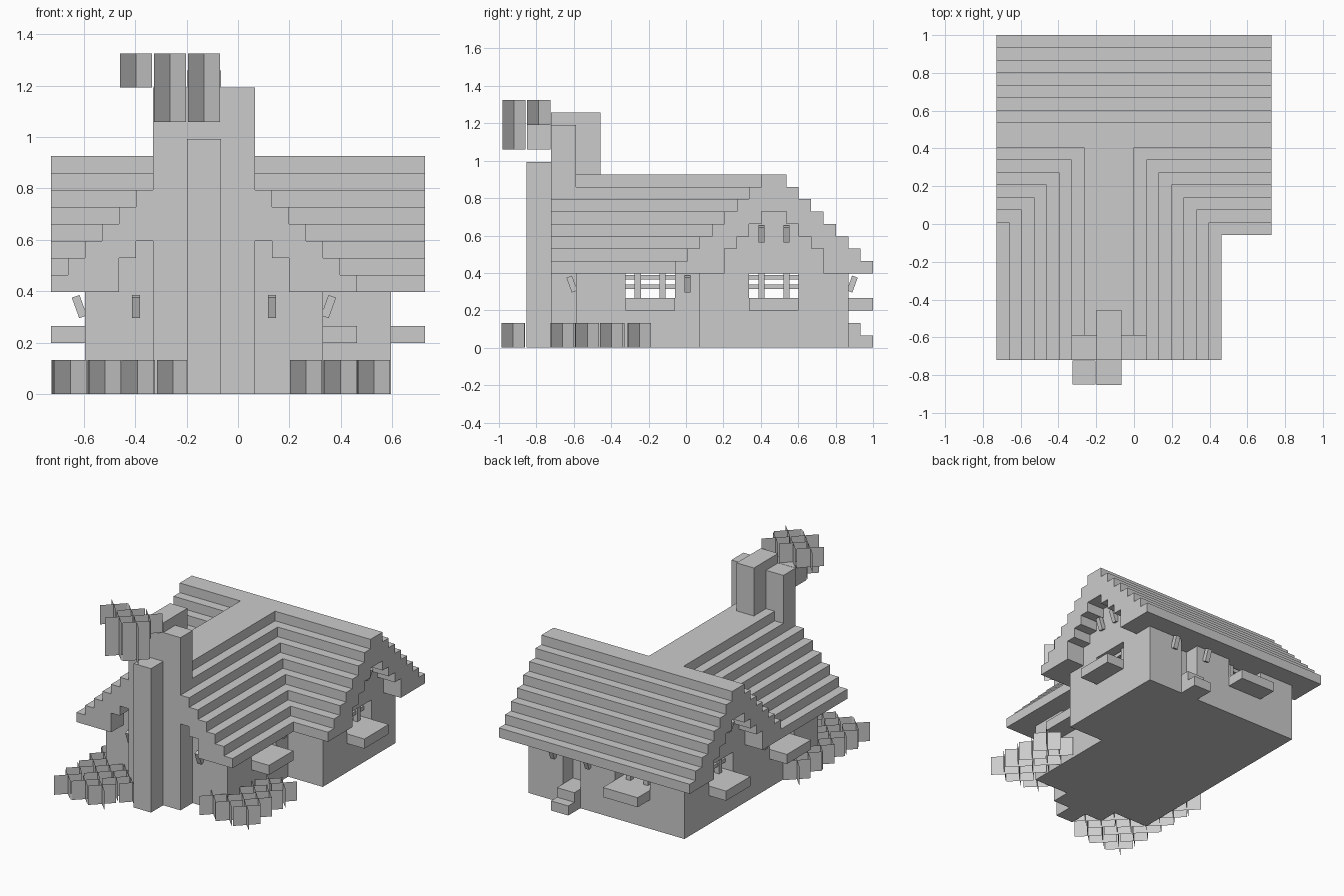
import bpy, bmesh, math, random
from mathutils import Matrix, Vector

if "Cube" in bpy.data.objects:
    bpy.data.objects.remove(bpy.data.objects["Cube"], do_unlink=True)

random.seed(4)
U = 0.1324                       # one building block
ORIGIN = Vector((-5.5 * U, 1 - 13 * U, 0))

stone = bpy.data.materials.new("plain grey")
stone.use_nodes = True
GREY = (0.6, 0.6, 0.6, 1)
stone.diffuse_color = GREY
stone.node_tree.nodes["Principled BSDF"].inputs["Base Color"].default_value = GREY


def place(x, y, z):
    return ORIGIN + Vector((x, y, z)) * U


def finish(name, bm):
    mesh = bpy.data.meshes.new(name)
    bm.to_mesh(mesh)
    bm.free()
    mesh.materials.append(stone)
    bpy.context.collection.objects.link(bpy.data.objects.new(name, mesh))


def add_box(bm, x, y, z):
    """Box from (min, max) pairs measured in blocks."""
    lo, hi = place(x[0], y[0], z[0]), place(x[1], y[1], z[1])
    m = Matrix.Translation((lo + hi) / 2) @ Matrix.Diagonal((*(hi - lo), 1))
    bmesh.ops.create_cube(bm, size=1, matrix=m)


def boxes(name, items):
    bm = bmesh.new()
    for item in items:
        add_box(bm, *item)
    finish(name, bm)


def oriented(axis, along, across, z):
    return (along, across, z) if axis == "x" else (across, along, z)


def wall(name, axis, start, end, across, openings=()):
    """Wall running along an axis; each opening is (start, end, sill)."""
    items, at = [], start
    for a, b, sill in openings:
        items.append(oriented(axis, (at, a), across, (0, 3)))
        items.append(oriented(axis, (a, b), across, (0, sill)))
        at = b
    items.append(oriented(axis, (at, end), across, (0, 3)))
    boxes(name, items)


# Walls and floor
wall("left_main_wall", "y", 6, 12, (9, 10), [(8, 10, 2)])
wall("right_wall", "y", 1, 12, (1, 2), [(3, 5, 2), (8, 10, 2)])
wall("back_wall", "x", 2, 9, (11, 12), [(3, 5, 2), (7, 8, 1)])
wall("left_wing_wall", "y", 1, 7, (7, 8), [(3, 5, 2)])
wall("front_wing_wall", "x", 2, 7, (1, 2))
wall("front_main_wall", "x", 8, 9, (6, 7))
boxes("floor", [((1.5, 7.5), (1.5, 7), (0, 0.9)), ((1.5, 9.5), (6.5, 11.5), (0, 0.9))])


# Stepped roofs: eight half-block treads on each side of the ridge
def treads(edge):
    for k in range(8):
        top = 3.5 + k / 2
        bottom = 3 if k < 4 else top - 1.5
        for a in (edge + k / 2, edge + 8.5 - k / 2):
            yield k, (a, a + 0.5), bottom, top


def roof_tread(edge, width):
    for k in range(8):
        top = 3.5 + k / 2
        bottom = 3 if k < 4 else top - 1.5
        low, high = edge + k / 2, edge + width - k / 2
        if k == 7:
            yield k, (low, high), bottom, top
        else:
            yield k, (low, low + 0.5), bottom, top
            yield k, (high - 0.5, high), bottom, top


boxes("main_roof", [((0, 11), s, (b, t)) for k, s, b, t in roof_tread(5, 8)])
boxes("wing_roof", [(s, (0, 5.5 + k / 2), (b, t)) for k, s, b, t in roof_tread(0, 9)])

# Gable infill under the treads
for name, x in (("left_gable", (9, 10)), ("right_gable", (1, 2))):
    boxes(name, [(x, s, (3, b + 0.2)) for k, s, b, t in roof_tread(5, 8) if k > 3])
boxes("front_gable", [(s, (1, 2), (3, b + 0.2)) for k, s, b, t in roof_tread(0, 9) if k > 3])

# Chimney
boxes("chimney_sides", [((3, 4), (0, 1), (0, 9)), ((5, 6), (0, 1), (0, 9))])
boxes("chimney_core", [((4, 5), (0, 2), (0, 9.5))])
boxes("chimney_buttress", [((4, 5), (-1, 0), (0, 7.5))])


# Windows: ledge outside, fence bars within the opening
def window(name, axis, start, wall_mid, out):
    outer = wall_mid + out * 0.5
    ledge = tuple(sorted((outer, outer + out)))
    boxes(name + "_ledge", [oriented(axis, (start, start + 2), ledge, (1.5, 2))])
    thin = (wall_mid - 0.0625, wall_mid + 0.0625)
    bars = [oriented(axis, (start, start + 2), thin, z) for z in ((2.375, 2.56), (2.75, 2.94))]
    for c in (start + 0.5, start + 1.5):
        post = (wall_mid - 0.125, wall_mid + 0.125)
        bars.append(oriented(axis, (c - 0.125, c + 0.125), post, (2, 3)))
    boxes(name + "_bars", bars)


window("left_main_window", "y", 8, 9.5, 1)
window("left_wing_window", "y", 3, 7.5, 1)
window("right_main_window", "y", 8, 1.5, -1)
window("right_wing_window", "y", 3, 1.5, -1)
window("back_window", "x", 3, 11.5, 1)

# Back door and its step
boxes("door", [((7, 8), (11, 11.19), (1, 3))])
boxes("door_step", [((7, 8), (12, 13), (0, 0.5)), ((7, 8), (12, 12.5), (0.5, 1))])


# Torches lean away from their walls
def torch(name, x, y, z, out):
    out = Vector((*out, 0))
    axis = Vector((0, 0, 1)).cross(out)
    m = (Matrix.Translation(place(x, y, z) + out * 0.16 * U)
         @ Matrix.Rotation(math.radians(20), 4, axis)
         @ Matrix.Diagonal((0.24 * U, 0.24 * U, 0.64 * U, 1)))
    bm = bmesh.new()
    bmesh.ops.create_cube(bm, size=1, matrix=m)
    finish(name, bm)


for x in (2.5, 6.5):
    torch("front_torch", x, 1, 2.57, (0, -1))
for x in (6.5, 8.5):
    torch("back_torch", x, 12, 2.57, (0, 1))
torch("left_wing_torch", 8, 5.5, 2.57, (1, 0))
torch("right_wing_torch", 1, 5.5, 2.57, (-1, 0))
for y in (8.5, 9.5):
    torch("left_gable_torch", 10, y, 4.6, (1, 0))
    torch("right_gable_torch", 1, y, 4.6, (-1, 0))


# Crossed upright planes for bushes and smoke
def crosses(name, cells, jitter=0.0):
    bm = bmesh.new()
    r = 0.47
    for x, y, z in cells:
        x += random.uniform(-jitter, jitter)
        y += random.uniform(-jitter, jitter)
        for s in (1, -1):
            ends = ((-r, -r * s, 0), (r, r * s, 0), (r, r * s, 1), (-r, -r * s, 1))
            bm.faces.new([bm.verts.new(place(x + a, y + b, z + c)) for a, b, c in ends])
    finish(name, bm)


left_cells = [(x, y + 0.5, 0) for x in (8.55, 9.45) for y in range(4)]
crosses("left_bushes", left_cells + [(7.45, 0.5, 0)], 0.08)
right_cells = [(x + 0.55, y - 0.5, 0) for x in range(4) for y in range(-1, 2)
               if (x, y) != (3, -1)]
right_cells += [(0.52, y + 0.5, 0) for y in range(1, 4)]
crosses("right_bushes", right_cells, 0.05)
crosses("smoke", [(x, -1.5, z) for x in (3.5, 4.5) for z in (8, 9)]
        + [(x, -0.5, 9) for x in (2.5, 3.5, 4.5)])
boxes("smoke_base", [((3.04, 3.96), (-0.97, -0.02), (8, 9))])
